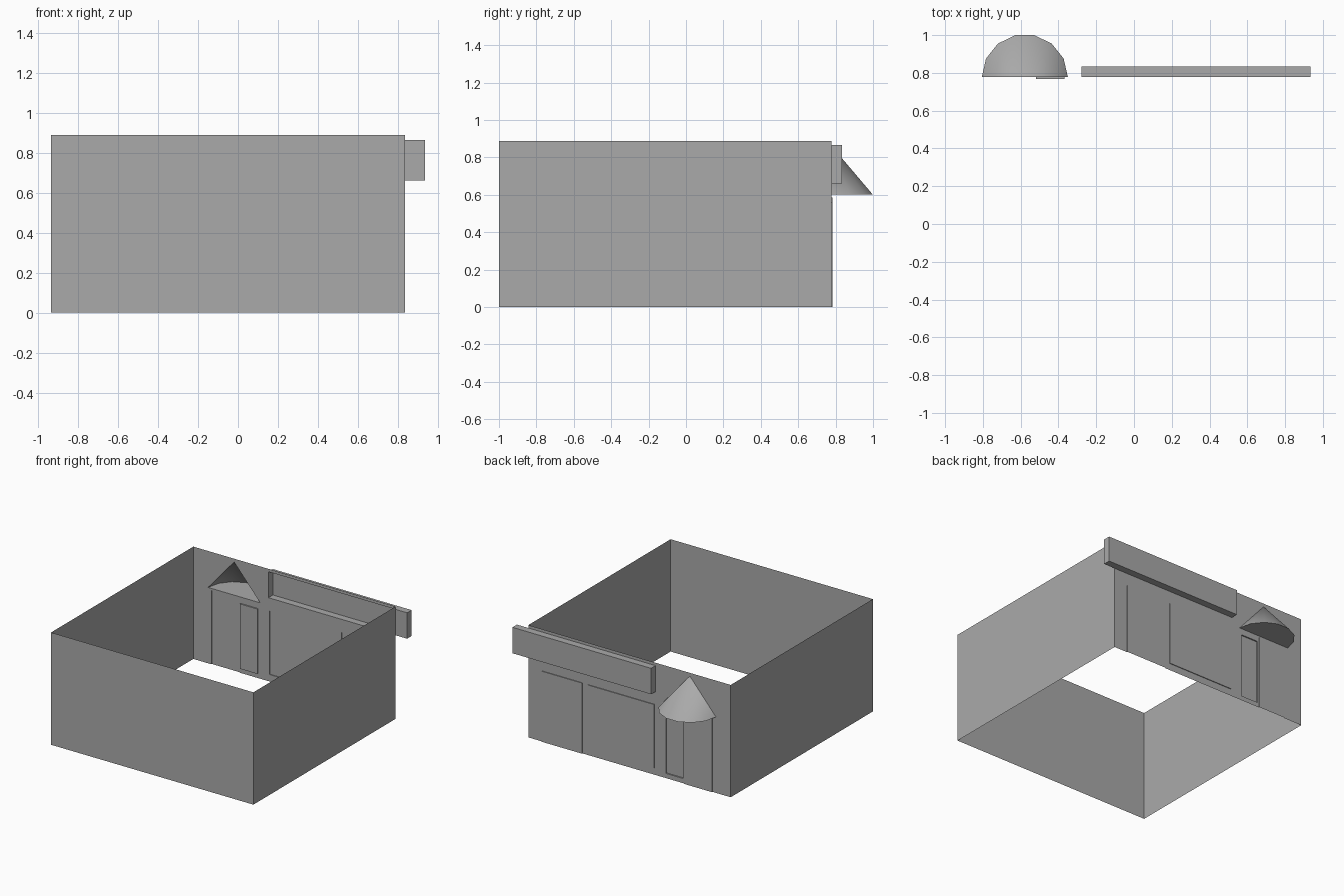
import bpy, bmesh, math
from mathutils import Vector

cube = bpy.data.objects.get("Cube")
if cube:
    bpy.data.objects.remove(cube, do_unlink=True)

LEFT, RIGHT, FRONT, BACK, TOP = -0.935, 0.835, -1.0, 0.777, 0.888

grey = bpy.data.materials.new("plain grey")
grey.use_nodes = True
colour = (0.4, 0.4, 0.4, 1)
grey.diffuse_color = colour
grey.node_tree.nodes["Principled BSDF"].inputs["Base Color"].default_value = colour


def finish(name, bm):
    """Weld, turn the faces outward and make the object."""
    bmesh.ops.remove_doubles(bm, verts=bm.verts, dist=0.0001)
    bmesh.ops.recalc_face_normals(bm, faces=bm.faces)
    bm.normal_update()
    middle = Vector((0, 0, TOP / 2))
    if sum(f.normal.dot(f.calc_center_median() - middle) * f.calc_area() for f in bm.faces) < 0:
        bmesh.ops.reverse_faces(bm, faces=bm.faces)
    mesh = bpy.data.meshes.new(name)
    bm.to_mesh(mesh)
    bm.free()
    mesh.materials.append(grey)
    obj = bpy.data.objects.new(name, mesh)
    bpy.context.collection.objects.link(obj)
    return obj


def face(bm, points):
    return bm.faces.new([bm.verts.new(p) for p in points])


def rect(x0, x1, z0, z1, y=BACK):
    return [(x0, y, z0), (x1, y, z0), (x1, y, z1), (x0, y, z1)]


def relief(name, x0, x1, z0, z1, depth):
    """Panel pushed out of (or into) the back wall, open behind."""
    bm = bmesh.new()
    near, far = rect(x0, x1, z0, z1), rect(x0, x1, z0, z1, BACK + depth)
    face(bm, far)
    for i in range(4):
        j = (i + 1) % 4
        if i == 0 and z0 == 0:      # panels that reach the ground have no sill
            continue
        face(bm, [near[i], near[j], far[j], far[i]])
    return bm


# Panels: name -> x0, x1, z0, z1, depth
panels = {
    "wide_window": (-0.27, 0.313, 0.055, 0.557, 0.006),
    "narrow_window": (-0.52, -0.368, 0.037, 0.55, -0.01),
    "garage_door": (0.36, 0.718, 0, 0.558, 0.006),
    "entrance_door": (-0.777, -0.532, 0, 0.585, 0.006),
}
for name, spec in panels.items():
    finish(name, relief(name, *spec))

# Sign board: hollow toward the wall, closed where it overhangs the corner
SIGN = (-0.278, 0.935, 0.66, 0.865)
bm = relief("sign_board", *SIGN, 0.056)
face(bm, rect(RIGHT, *SIGN[1:]))
finish("sign_board", bm)

# Half-cone canopy, hollow toward the wall, with a flat underside
CX, RADIUS, BASE, APEX, SEGMENTS = -0.578, 0.228, 0.6, 0.862, 7
bm = bmesh.new()
rim = [(CX + RADIUS * math.cos(math.pi * i / SEGMENTS),
        BACK + RADIUS * math.sin(math.pi * i / SEGMENTS), BASE) for i in range(SEGMENTS + 1)]
peak = (CX, BACK, APEX)
for a, b in zip(rim, rim[1:]):
    face(bm, [a, b, peak])
face(bm, rim)
canopy = finish("canopy", bm)
bpy.ops.object.select_all(action='DESELECT')
canopy.select_set(True)
bpy.context.view_layer.objects.active = canopy
bpy.ops.object.shade_smooth_by_angle(angle=math.radians(40))

# Walls: three plain sides and a back side with openings, no roof or floor
bm = bmesh.new()
outline = [(LEFT, BACK, 0)]
for door in ("entrance_door", "garage_door"):
    x0, x1, _, z1, _ = panels[door]
    outline += [(x0, BACK, 0), (x0, BACK, z1), (x1, BACK, z1), (x1, BACK, 0)]
outline += [(RIGHT, BACK, 0), (RIGHT, BACK, TOP), (LEFT, BACK, TOP)]
loops = [outline, [rim[0], peak, rim[-1]],
         rect(SIGN[0], RIGHT - 0.003, *SIGN[2:])]
loops += [rect(*panels[n][:4]) for n in ("wide_window", "narrow_window")]
edges = []
for loop in loops:
    verts = [bm.verts.new(p) for p in loop]
    edges += [bm.edges.new((v, verts[i - 1])) for i, v in enumerate(verts)]
bmesh.ops.triangle_fill(bm, use_beauty=True, use_dissolve=False, edges=edges, normal=(0, 1, 0))
corners = [(LEFT, BACK), (LEFT, FRONT), (RIGHT, FRONT), (RIGHT, BACK)]
for (xa, ya), (xb, yb) in zip(corners, corners[1:]):
    face(bm, [(xa, ya, 0), (xb, yb, 0), (xb, yb, TOP), (xa, ya, TOP)])
finish("walls", bm)
